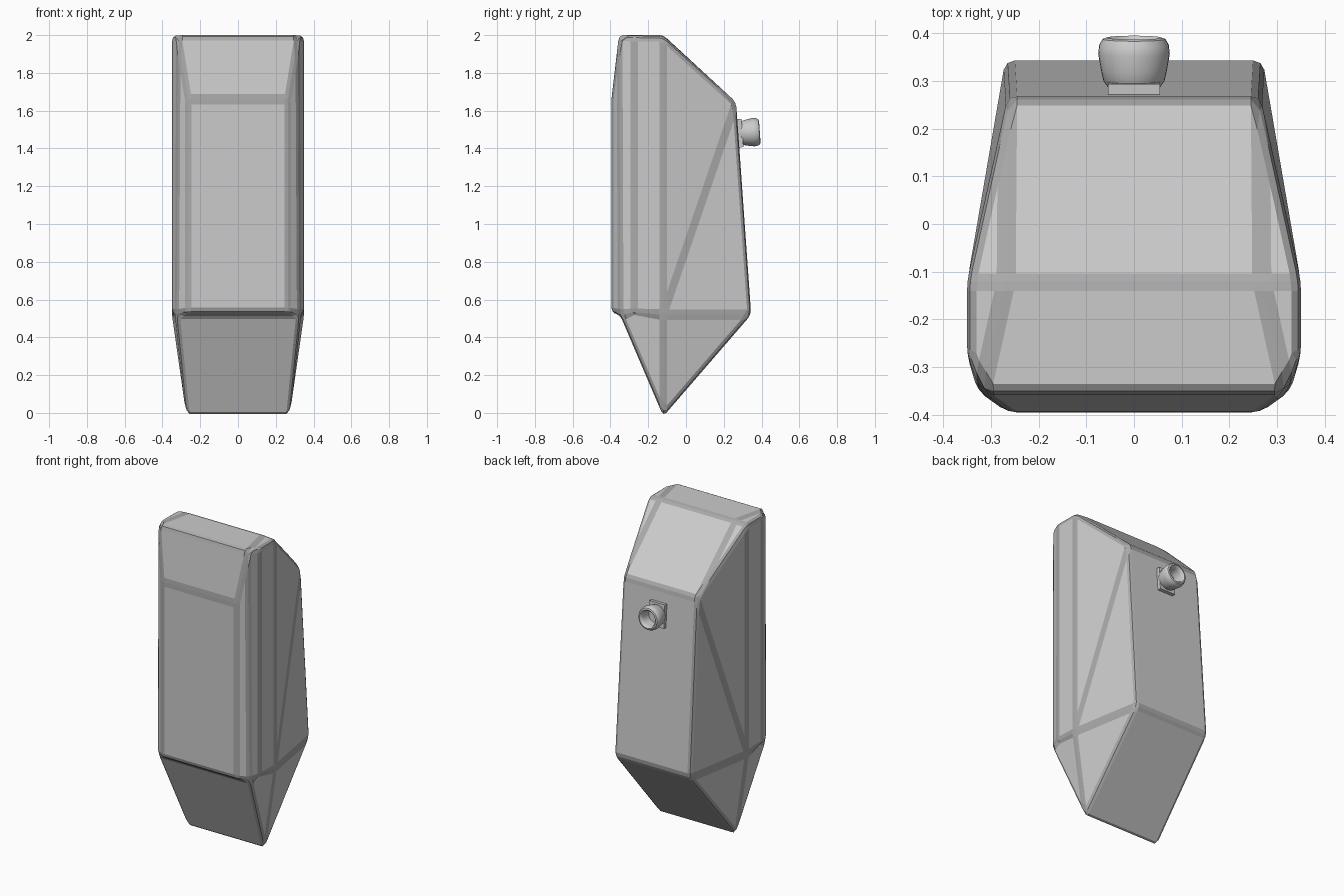
import bpy, bmesh, math
from mathutils import Matrix, Vector

if "Cube" in bpy.data.objects:
    bpy.data.objects.remove(bpy.data.objects["Cube"])

ZS = 1.4  # body is bevelled before being stretched upward


def make_object(name, bm):
    bmesh.ops.recalc_face_normals(bm, faces=bm.faces[:])
    me = bpy.data.meshes.new(name)
    bm.to_mesh(me)
    bm.free()
    ob = bpy.data.objects.new(name, me)
    bpy.context.collection.objects.link(ob)
    return ob


def grey(name, v):
    m = bpy.data.materials.new(name)
    m.diffuse_color = (v, v, v, 1)
    m.use_nodes = True
    m.node_tree.nodes["Principled BSDF"].inputs["Base Color"].default_value = m.diffuse_color
    return m


# Faceted body: right-hand corner points, mirrored to the left
P = {
    'tip': (.275, -.12, -.018),
    'front_lo': (.265, -.395, .53), 'front_hi': (.265, -.395, 1.66),
    'd_lo': (.328, -.35, .52), 'd_hi': (.32, -.355, 2.0),
    'c_lo': (.35, -.275, .525), 'c_hi': (.35, -.275, 1.993),
    'b_lo': (.35, -.12, .52), 'b_hi': (.35, -.12, 1.993),
    'roof': (.268, -.12, 2.0),
    'back_hi': (.265, .265, 1.645), 'back_lo': (.27, .345, .52),
}
side_faces = [
    ('front_lo', 'front_hi', 'd_hi', 'd_lo'),
    ('d_lo', 'd_hi', 'c_hi', 'c_lo'),
    ('c_lo', 'c_hi', 'b_hi', 'b_lo'),
    ('b_lo', 'b_hi', 'back_hi'),
    ('b_lo', 'back_hi', 'back_lo'),
    ('b_lo', 'back_lo', 'tip'),
    ('tip', 'd_lo', 'c_lo', 'b_lo'),
    ('d_hi', 'roof', 'b_hi', 'c_hi'),
    ('roof', 'back_hi', 'b_hi'),
]
# Faces running across the middle, given by their edge on the right
across = ['front_lo', 'front_hi', 'd_hi', 'roof', 'back_hi', 'back_lo', 'tip', 'd_lo']

bm = bmesh.new()
R = {k: bm.verts.new((x, y, z / ZS)) for k, (x, y, z) in P.items()}
L = {k: bm.verts.new((-x, y, z / ZS)) for k, (x, y, z) in P.items()}
for f in side_faces:
    bm.faces.new([R[k] for k in f])
    bm.faces.new([L[k] for k in reversed(f)])
for a, b in zip(across, across[1:] + across[:1]):
    bm.faces.new((R[a], R[b], L[b], L[a]))
body = make_object("faceted_body", bm)
body.scale.z = ZS
body.data.materials.append(grey("panel_grey", .75))
body.data.materials.append(grey("edge_grey", .4))
bev = body.modifiers.new("edge_trim", 'BEVEL')
bev.width = .02
bev.segments = 2
bev.limit_method = 'NONE'
bev.material = 1

# The outlet sits square to the leaning back panel
tilt = math.atan2(.08, 1.125)
place = Matrix.Translation((0, .272, 1.48)) @ Matrix.Rotation(tilt - math.pi / 2, 4, 'X')

# Rectangular mounting plate
bm = bmesh.new()
bmesh.ops.create_cube(bm, size=1, matrix=place @ Matrix.Translation((0, 0, .007))
                      @ Matrix.Diagonal((.11, .15, .04, 1)))
make_object("outlet_plate", bm)

# Hollow round outlet, turned from a profile of (radius, height)
profile = [(.055, .015), (.064, .028), (.069, .05), (.075, .085), (.073, .104),
           (.066, .116), (.057, .119), (.050, .113), (.046, .095), (.042, .045)]
N = 32
bm = bmesh.new()
rings = [[bm.verts.new(place @ Vector((r * math.cos(2 * math.pi * i / N),
                                       r * math.sin(2 * math.pi * i / N), h)))
          for i in range(N)] for r, h in profile]
for a, b in zip(rings, rings[1:]):
    for i in range(N):
        j = (i + 1) % N
        bm.faces.new((a[i], a[j], b[j], b[i]))
bm.faces.new(rings[0][::-1])
bm.faces.new(rings[-1])
outlet = make_object("round_outlet", bm)
bpy.context.view_layer.objects.active = outlet
outlet.select_set(True)
bpy.ops.object.shade_smooth_by_angle(angle=math.radians(40))
